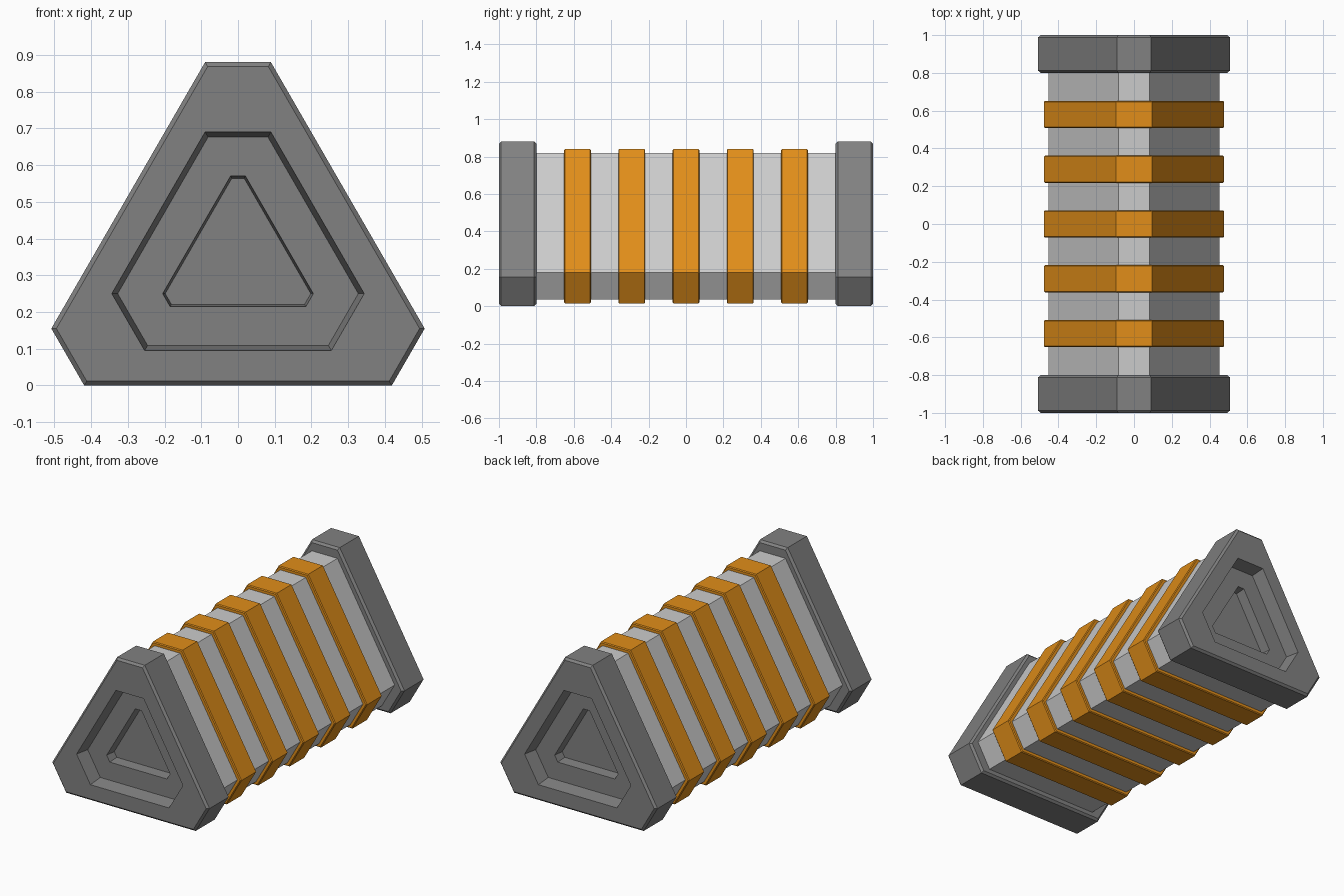
import bpy, bmesh, math

if "Cube" in bpy.data.objects:
    bpy.data.objects.remove(bpy.data.objects["Cube"])

CENTRE_Z = 0.345
R3 = math.sqrt(3)


def section(y, d, c):
    """Triangle with cut corners: d = centre to long side, c = centre to cut corner."""
    w = (2 * d - c) / R3
    pts = []
    for k in range(3):
        a = k * 2 * math.pi / 3
        for x in (-w, w):
            pts.append((x * math.cos(a) + c * math.sin(a), y,
                        CENTRE_Z - x * math.sin(a) + c * math.cos(a)))
    return pts


def loft(name, sections, material=None, location_y=0, mirror=False):
    """Skin a run of sections along y and close both ends."""
    bm = bmesh.new()
    loops = []
    for y, d, c in sections:
        y = -y if mirror else y
        loops.append([bm.verts.new(p) for p in section(y, d, c)])
    for a, b in zip(loops, loops[1:]):
        for i in range(6):
            j = (i + 1) % 6
            bm.faces.new((a[i], a[j], b[j], b[i]))
    bm.faces.new(loops[0])
    bm.faces.new(loops[-1])
    bmesh.ops.recalc_face_normals(bm, faces=bm.faces)
    mesh = bpy.data.meshes.new(name)
    bm.to_mesh(mesh)
    bm.free()
    obj = bpy.data.objects.new(name, mesh)
    obj.location.y = location_y
    if material:
        mesh.materials.append(material)
    bpy.context.collection.objects.link(obj)
    return obj


def grey(name, v):
    m = bpy.data.materials.new(name)
    m.diffuse_color = (v, v, v, 1)
    m.use_nodes = True
    m.node_tree.nodes["Principled BSDF"].inputs["Base Color"].default_value = m.diffuse_color
    return m


orange = bpy.data.materials.new("orange")
orange.diffuse_color = (0.75, 0.27, 0.01, 1)
orange.use_nodes = True
orange.node_tree.nodes["Principled BSDF"].inputs["Base Color"].default_value = orange.diffuse_color
dark_grey = grey("dark_grey", 0.22)
light_grey = grey("light_grey", 0.6)

# Body tube
loft("body", [(-0.85, 0.309, 0.475), (0.85, 0.309, 0.475)], light_grey)

# Raised bands with a small chamfer
B = 0.005
band = [(-0.072, 0.33 - B, 0.495 - B), (-0.072 + B, 0.33, 0.495),
        (0.072 - B, 0.33, 0.495), (0.072, 0.33 - B, 0.495 - B)]
for i in range(5):
    loft(f"band_{i + 1}", band, orange, (i - 2) * 0.29)

# End caps with chamfered rims and two stepped recesses
C = 0.012
cap = [(0.80, 0.345 - C, 0.535 - C), (0.80 + C, 0.345, 0.535),
       (1.0 - C, 0.345, 0.535), (1.0, 0.345 - C, 0.535 - C),
       (1.0, 0.25, 0.345), (0.92, 0.236, 0.331),
       (0.92, 0.13, 0.225), (0.86, 0.124, 0.219)]
loft("front_cap", cap, dark_grey, mirror=True)
loft("back_cap", cap, dark_grey)
